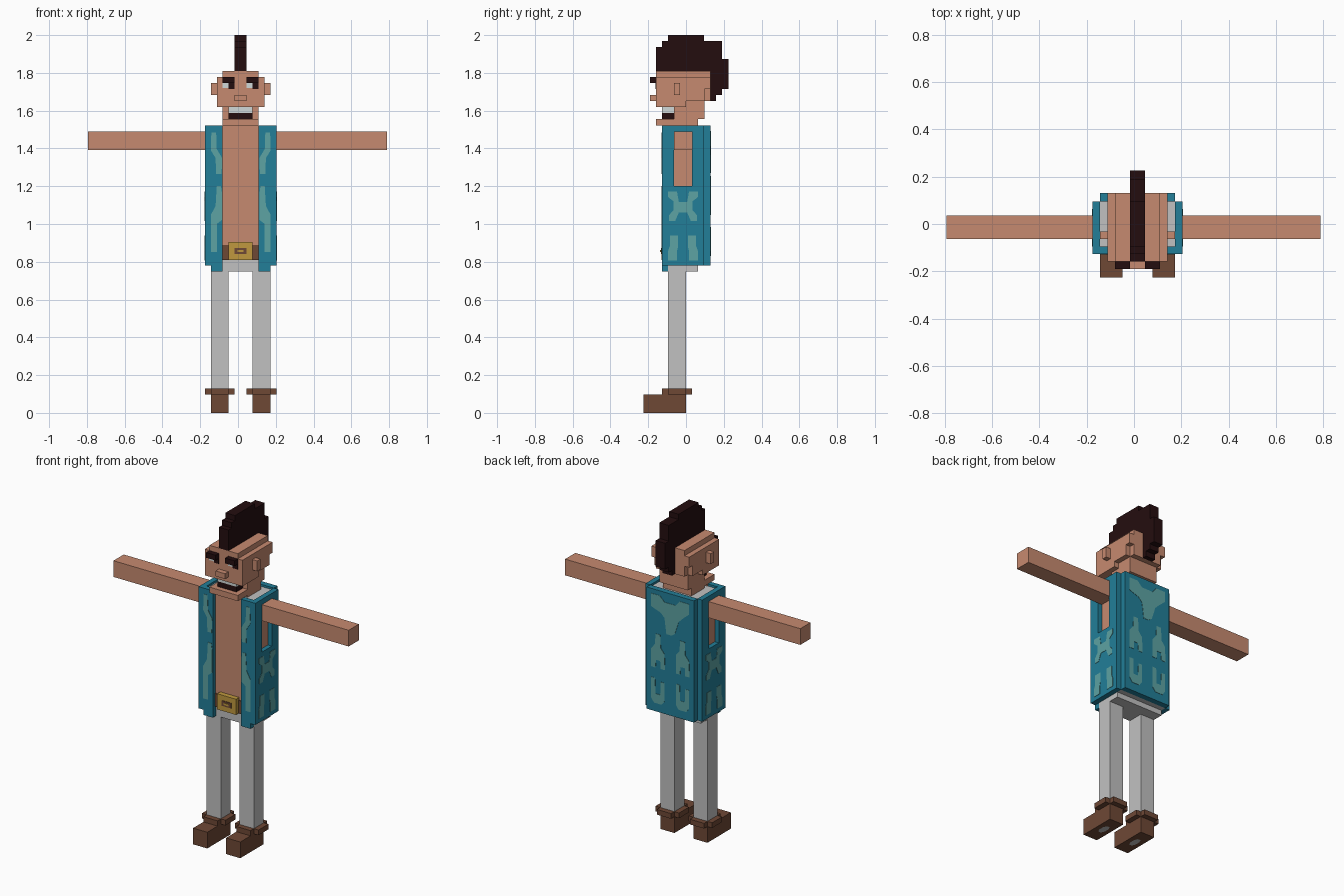
import bpy, bmesh

if "Cube" in bpy.data.objects:
    bpy.data.objects.remove(bpy.data.objects["Cube"])

U = 2 / 63          # block size; all coordinates below are in blocks
CX = 0.0145         # the body stands slightly off the arm-span centre


def material(name, rgb):
    m = bpy.data.materials.new(name)
    m.use_nodes = True
    lin = [((c / 255 + 0.055) / 1.055) ** 2.4 for c in rgb] + [1.0]
    m.diffuse_color = lin
    m.node_tree.nodes["Principled BSDF"].inputs["Base Color"].default_value = lin
    return m


SKIN = material("skin", (198, 138, 112))
HAIR = material("dark_hair", (36, 13, 15))
TEAL = material("teal_cloth", (34, 126, 152))
LIGHT = material("pale_teal", (93, 163, 163))
GREY = material("grey_cloth", (193, 193, 193))
BROWN = material("brown_leather", (110, 72, 53))
GOLD = material("gold", (192, 153, 62))
WHITE = material("white", (208, 216, 216))


def finish(bm, name, mat):
    bmesh.ops.recalc_face_normals(bm, faces=bm.faces)
    for v in bm.verts:
        v.co = v.co * U
        v.co.x += CX
    me = bpy.data.meshes.new(name)
    bm.to_mesh(me)
    bm.free()
    me.materials.append(mat)
    ob = bpy.data.objects.new(name, me)
    bpy.context.scene.collection.objects.link(ob)
    return ob


def boxes(name, mat, *specs):
    """Each spec is x0, x1, y0, y1, z0, z1."""
    bm = bmesh.new()
    for x0, x1, y0, y1, z0, z1 in specs:
        vs = bmesh.ops.create_cube(bm, size=1)["verts"]
        for v in vs:
            v.co.x = x1 if v.co.x > 0 else x0
            v.co.y = y1 if v.co.y > 0 else y0
            v.co.z = z1 if v.co.z > 0 else z0
    return finish(bm, name, mat)


def flip(spec):
    return (-spec[1], -spec[0]) + tuple(spec[2:])


def pair(name, mat, *specs):
    """Same boxes on both sides of the body."""
    boxes("left_" + name, mat, *specs)
    boxes("right_" + name, mat, *[flip(s) for s in specs])


def prisms(name, mat, axis, start, end, *outlines):
    """Extrude outlines along x or y (outline is (y, z) or (x, z))."""
    bm = bmesh.new()
    for pts in outlines:
        def co(p, d):
            return (d, p[0], p[1]) if axis == "x" else (p[0], d, p[1])
        face = bm.faces.new([bm.verts.new(co(p, start)) for p in pts])
        new = bmesh.ops.extrude_face_region(bm, geom=[face])["geom"]
        for v in new:
            if isinstance(v, bmesh.types.BMVert):
                setattr(v.co, axis, end)
    return finish(bm, name, mat)


# Shoes, cuffs and legs
pair("shoe", BROWN, (2, 5, -7.1, 0, 0, 3.1))
pair("shoe_cuff", BROWN, (2, 5, -4, 1, 3.1, 4.1), (1, 6, -3, 0, 3.1, 4.1))
sole = [(2.9, -3.9), (3.2, -4.6), (3.8, -4.6), (4.1, -3.9), (4.1, -2.9),
        (3.8, -2.2), (3.2, -2.2), (2.9, -2.9)]
for side, s in (("left", 1), ("right", -1)):
    bm = bmesh.new()
    bm.faces.new([bm.verts.new((x * s, y, -0.03)) for x, y in sole])
    ob = finish(bm, side + "_sole_patch", GREY)
    ob.data.flip_normals() if ob.data.polygons[0].normal.z > 0 else None
    ob.location.z = 0.0005
pair("leg", GREY, (2, 5, -3, 0, 4, 24))

# Torso, bare chest and skin behind the armholes
boxes("hips", GREY, (-5, 5, -3, 2, 23.6, 24.7))
boxes("torso", GREY, (-5, 5, -3, 3, 24.6, 47.5))
boxes("chest", SKIN, (-3, 3, -3.15, -2.9, 27.8, 47.9))
pair("armhole_skin", SKIN, (4.9, 5.15, -2, 1, 37.8, 46.8))

# Belt and buckle
boxes("belt", BROWN, (-3, 3, -3.35, -2.9, 25.5, 28))
boxes("buckle", GOLD, (-2, 2, -4.1, -3, 25.5, 28.5))
boxes("buckle_inset", BROWN, (-1, 1, -4.2, -4, 26.5, 27.5))
boxes("buckle_pin", GOLD, (-0.5, 0.5, -4.3, -4, 26.8, 27.2))

# Open vest: front flaps, sides around each armhole, back
pair("vest_front", TEAL, (3, 5, -4, -3, 23.6, 47.9))
pair("vest_side", TEAL,
     (5, 6, -4, 3, 24.6, 37.8), (5, 6, -4, -2, 37.8, 46.9),
     (5, 6, 1, 3, 37.8, 46.9), (5, 6, -4, 3, 46.9, 47.9))
boxes("vest_back", TEAL, (-5, 5, 3, 4.1, 24.6, 47.9))

# Pale pattern on the vest front
T = 0.06
front = [[(4.1, 46.8), (4.9, 46.8), (5, 43.8), (4.2, 42.5), (4.1, 39.8),
          (3.2, 39.8), (3.1, 42.5), (4, 44)],
         [(3.3, 37.8), (4, 37.8), (4.2, 34.5), (5, 33), (5, 26.8), (4, 26.8),
          (4, 31.5), (3.1, 32.2), (3.1, 36.5)]]
for side, s in (("left", 1), ("right", -1)):
    prisms(side + "_front_pattern", LIGHT, "y", -4 - T, -3.98,
           *[[(x * s, z) for x, z in o] for o in front])

# Pale pattern on the vest sides
half = [(0.7, 35.2), (1, 36.9), (2.5, 36.9), (2.5, 36), (1.6, 35.3),
        (1.6, 33.8), (2.3, 33), (2.3, 32), (1.3, 32), (0.7, 33.4)]
leg = [(0.8, 29.6), (2.2, 29.6), (2.2, 27.8), (2.5, 27), (2.5, 25.4),
       (1, 25.4), (1, 27), (0.8, 27.8)]
side_shapes = [half + [(-y, z) for y, z in reversed(half)],
               leg, [(-y, z) for y, z in leg]]
side_shapes = [[(y - 0.5, z) for y, z in o] for o in side_shapes]
prisms("left_side_pattern", LIGHT, "x", 5.98, 6 + T, *side_shapes)
prisms("right_side_pattern", LIGHT, "x", -5.98, -6 - T, *side_shapes)

# Pale pattern on the vest back
top = [(4, 47), (2.2, 47), (1.2, 46), (-1.2, 46), (-2, 47), (-4, 47), (-4, 45),
       (-2.8, 44), (-1.8, 43), (-1, 40.5), (-0.3, 40), (0.8, 40), (1.2, 43),
       (2, 43.8), (4, 44.5)]
middle = [(-0.5, 39.5), (0.5, 39.5), (0.6, 37.5), (1.4, 36.5), (1.4, 33),
          (0.5, 33), (0.4, 34.5), (-0.5, 34.5), (-0.6, 33), (-1.5, 33),
          (-1.4, 36), (-0.6, 37)]
low = [(-1.4, 30.5), (-0.6, 30.5), (-0.5, 28), (0.5, 28), (0.6, 31), (1.4, 31),
       (1.4, 27), (0.8, 26.2), (-0.8, 26.2), (-1.4, 27)]
back = [top] + [[(x + dx, z) for x, z in o] for o in (middle, low) for dx in (-2.6, 2.6)]
prisms("back_pattern", LIGHT, "y", 4.08, 4.1 + T, *back)

# Arms stretched to the sides
boxes("left_arm", SKIN, (4.5, 24.4, -2, 1.1, 43.8, 46.9))
boxes("right_arm", SKIN, (-25.45, -4.5, -2, 1.1, 43.8, 46.9))

# Head, jaw and neck
prisms("head", SKIN, "x", -4, 4,
       [(-5, 51), (0, 51), (0, 52), (3.1, 52), (3.1, 54), (4.1, 54), (4.1, 56), (-5, 56)])
boxes("head_crown", SKIN, (-3, 3, -5, 4.1, 56, 57))
boxes("head_back", SKIN, (-3, 3, 2.5, 4.1, 52, 54.1))
prisms("jaw", SKIN, "x", -3, 3,
       [(-5, 47.9), (2, 47.9), (2, 49), (3.1, 49), (3.1, 52), (-2, 52), (-2, 49), (-5, 49)])
boxes("neck", SKIN, (-3, 3, -2, 2, 47.3, 48))
pair("ear", SKIN, (4, 5, -2, -1, 53, 55))

# Face
boxes("nose", SKIN, (-1, 1, -6, -5, 52, 53))
boxes("teeth", WHITE, (-2, 2, -4, -2, 50, 51))
boxes("mouth", HAIR, (-2, 2, -4, -2, 49, 50))
pair("eyebrow", HAIR, (1, 3, -6, -5, 55, 56))
boxes("eye_whites", WHITE, (-3, -2, -5.1, -4.9, 54.2, 55), (1, 2, -5.1, -4.9, 54.2, 55))
boxes("pupils", HAIR, (-2, -1, -5.1, -4.9, 54, 55), (2, 3, -5.1, -4.9, 54, 55))

# Tall crest of hair
prisms("hair_crest", HAIR, "x", -1, 1,
       [(-5, 57), (-5, 61), (-4, 61), (-4, 62), (-3, 62), (-3, 63), (3, 63), (3, 62),
        (6, 62), (6, 59), (7.1, 59), (7.1, 54), (6, 54), (6, 53), (5, 53), (5, 52),
        (4.1, 52), (4.1, 57)])
